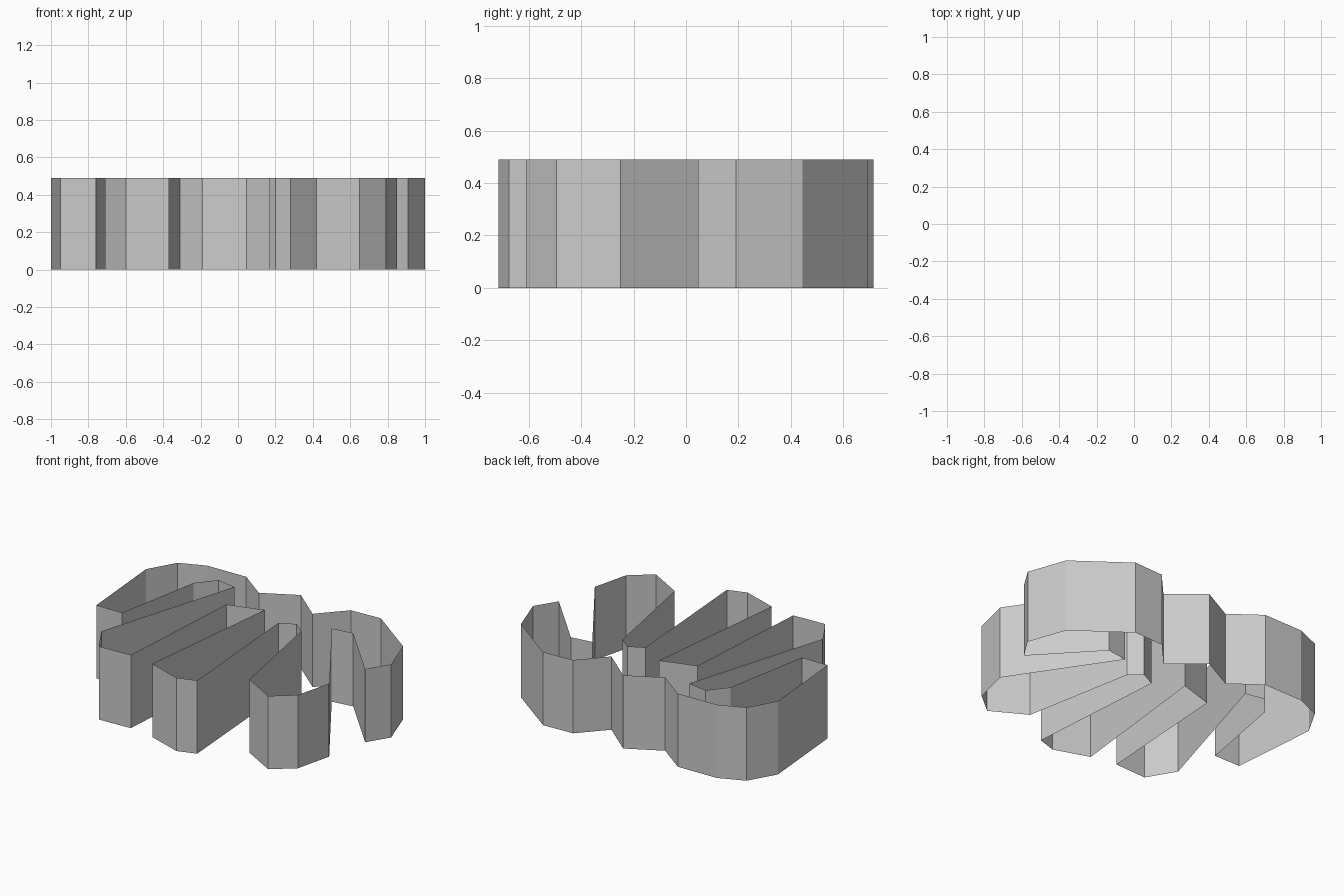
import bpy, bmesh

if "Cube" in bpy.data.objects:
    bpy.data.objects.remove(bpy.data.objects["Cube"])

HEIGHT = 0.49

# Plan outline of the ribbon wall, grouped lobe by lobe
right_lobe = [(0.57, 0.695), (0.91, 0.445), (1.0, 0.19), (0.91, 0.045),
              (0.555, 0.425), (0.41, 0.405)]
front_right_finger = [(0.85, -0.25), (0.79, -0.495), (0.65, -0.61), (0.42, -0.48),
                      (0.28, 0.27), (0.20, 0.335), (0.10, 0.285)]
front_middle_finger = [(0.17, -0.675), (0.045, -0.715), (-0.19, -0.635),
                       (-0.075, 0.39), (-0.31, 0.32)]
front_left_finger = [(-0.37, -0.605), (-0.60, -0.615), (-0.71, -0.43),
                     (-0.415, 0.555), (-0.55, 0.58), (-0.65, 0.46)]
left_lobe = [(-0.76, -0.14), (-0.95, -0.14), (-1.0, 0.457), (-0.895, 0.64),
             (-0.725, 0.71), (-0.44, 0.715), (-0.245, 0.57)]
back_link = [(-0.018, 0.69), (0.195, 0.51), (0.355, 0.685)]

outline = (right_lobe + front_right_finger + front_middle_finger
           + front_left_finger + left_lobe + back_link)


def ribbon(name, pts, height):
    """Closed vertical wall, open at top and bottom."""
    bm = bmesh.new()
    low = [bm.verts.new((x, y, 0)) for x, y in pts]
    high = [bm.verts.new((x, y, height)) for x, y in pts]
    n = len(pts)
    for i in range(n):
        j = (i + 1) % n
        # outline runs clockwise, so this order faces outward
        bm.faces.new((low[j], low[i], high[i], high[j]))
    mesh = bpy.data.meshes.new(name)
    bm.to_mesh(mesh)
    bm.free()
    ob = bpy.data.objects.new(name, mesh)
    bpy.context.collection.objects.link(ob)
    return ob


# Cutter-like wall
ribbon("outline_wall", outline, HEIGHT)
